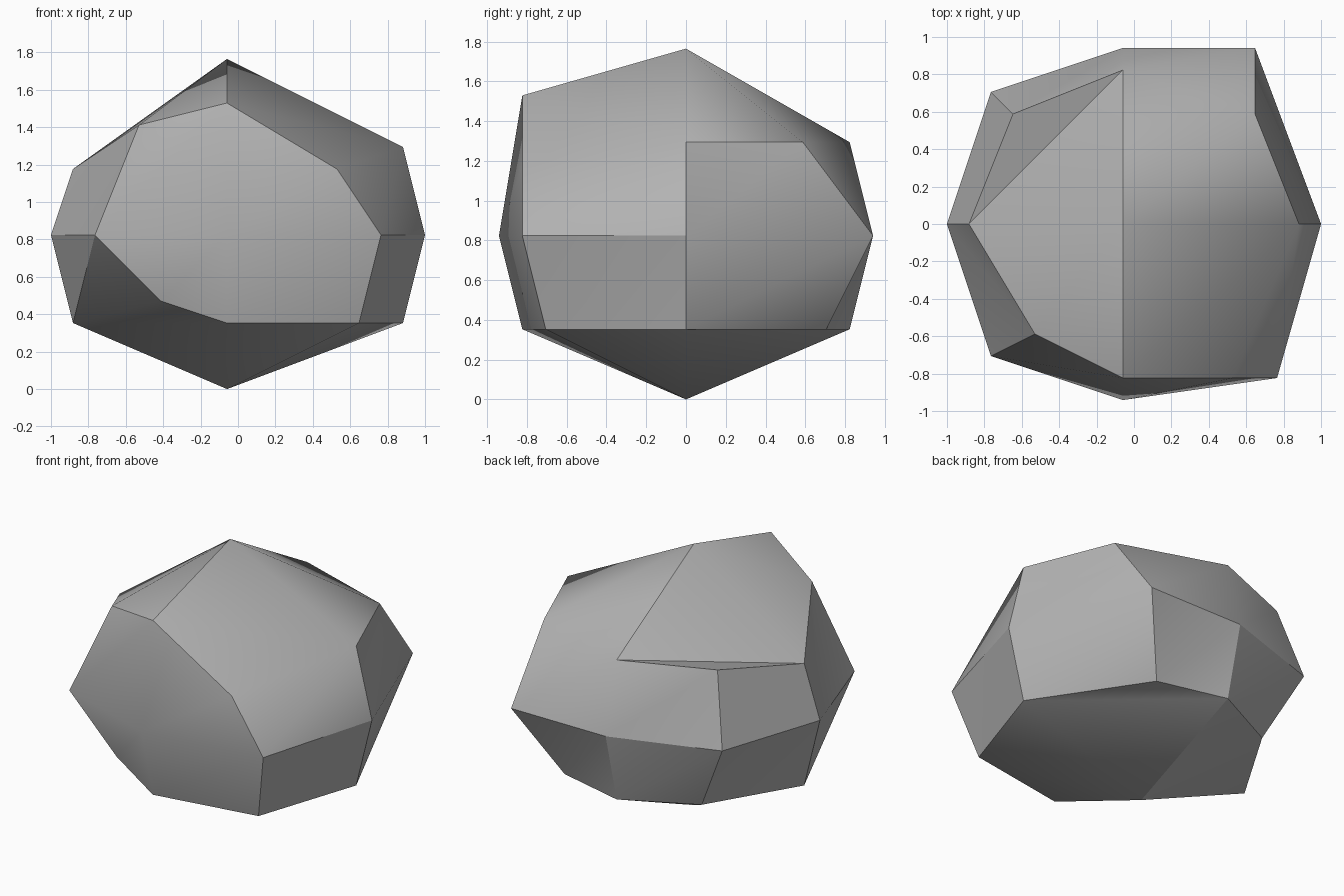
import bpy
import bmesh
import math
from mathutils import Vector

default_cube = bpy.data.objects.get("Cube")
if default_cube:
    bpy.data.objects.remove(default_cube, do_unlink=True)

UNIT = 2 / 17                      # all corners sit on a coarse lattice
SHIFT = Vector((-0.5, 0, 7))       # centres the rock and stands it on the floor

# Directions around the rock, counterclockwise from the front
COMPASS = [(0, -1), (1, -1), (1, 0), (1, 1), (0, 1), (-1, 1), (-1, 0), (-1, -1)]

# Lattice corners of the three rings, in compass order
RINGS = {
    1: [(0, -7, 6), (5, -7, 3), (8, 0, 4), (6, 5, 4),
        (0, 7, 4), (-5, 5, 4), (-7, 0, 3), (-4, -5, 5)],
    0: [(0, -8, 0), (7, -7, 0), (9, 0, 0), (6, 8, 0),
        (0, 8, 0), (-6, 6, 0), (-8, 0, 0), (-6, -6, 0)],
    -1: [(0, -7, -4), (6, -6, -4), (8, 0, -4), (4, 6, -4),
         (0, 7, -4), (-4, 5, -4), (-7, 0, -4), (-3, -6, -3)],
}


def make_material(name, color):
    mat = bpy.data.materials.new(name)
    mat.use_nodes = True
    mat.diffuse_color = color
    shader = mat.node_tree.nodes["Principled BSDF"]
    shader.inputs["Base Color"].default_value = color
    shader.inputs["Roughness"].default_value = 0.9
    return mat


def build_rock():
    bm = bmesh.new()
    corners = {}

    def add_corner(key, point):
        corners[key] = bm.verts.new((Vector(point) + SHIFT) * UNIT)

    # Rings plus the top and bottom tips
    for level, ring in RINGS.items():
        for (i, j), point in zip(COMPASS, ring):
            add_corner((i, j, level), point)
    add_corner((0, 0, 1), (0, 0, 8))
    add_corner((0, 0, -1), (0, 0, -7))

    # Six sides, each a two by two grid split along the same diagonal
    x, y, z = Vector((1, 0, 0)), Vector((0, 1, 0)), Vector((0, 0, 1))
    sides = [(x, z), (y, z), (-x, z), (-y, z), (x, y), (x, -y)]
    for across, up in sides:
        outward = across.cross(up)

        def corner(a, b):
            return corners[tuple(round(c) for c in outward + across * a + up * b)]

        for a in (-1, 0):
            for b in (-1, 0):
                low, high = corner(a, b), corner(a + 1, b + 1)
                bm.faces.new((low, corner(a + 1, b), high))
                bm.faces.new((low, high, corner(a, b + 1)))

    mesh = bpy.data.meshes.new("rock")
    bm.to_mesh(mesh)
    bm.free()
    rock = bpy.data.objects.new("rock", mesh)
    bpy.context.collection.objects.link(rock)
    return rock


rock = build_rock()
rock.data.materials.append(make_material("stone grey", (0.45, 0.45, 0.45, 1)))

# Soft facets with crisp ridges
bpy.ops.object.select_all(action="DESELECT")
rock.select_set(True)
bpy.context.view_layer.objects.active = rock
bpy.ops.object.shade_smooth_by_angle(angle=math.radians(30))
